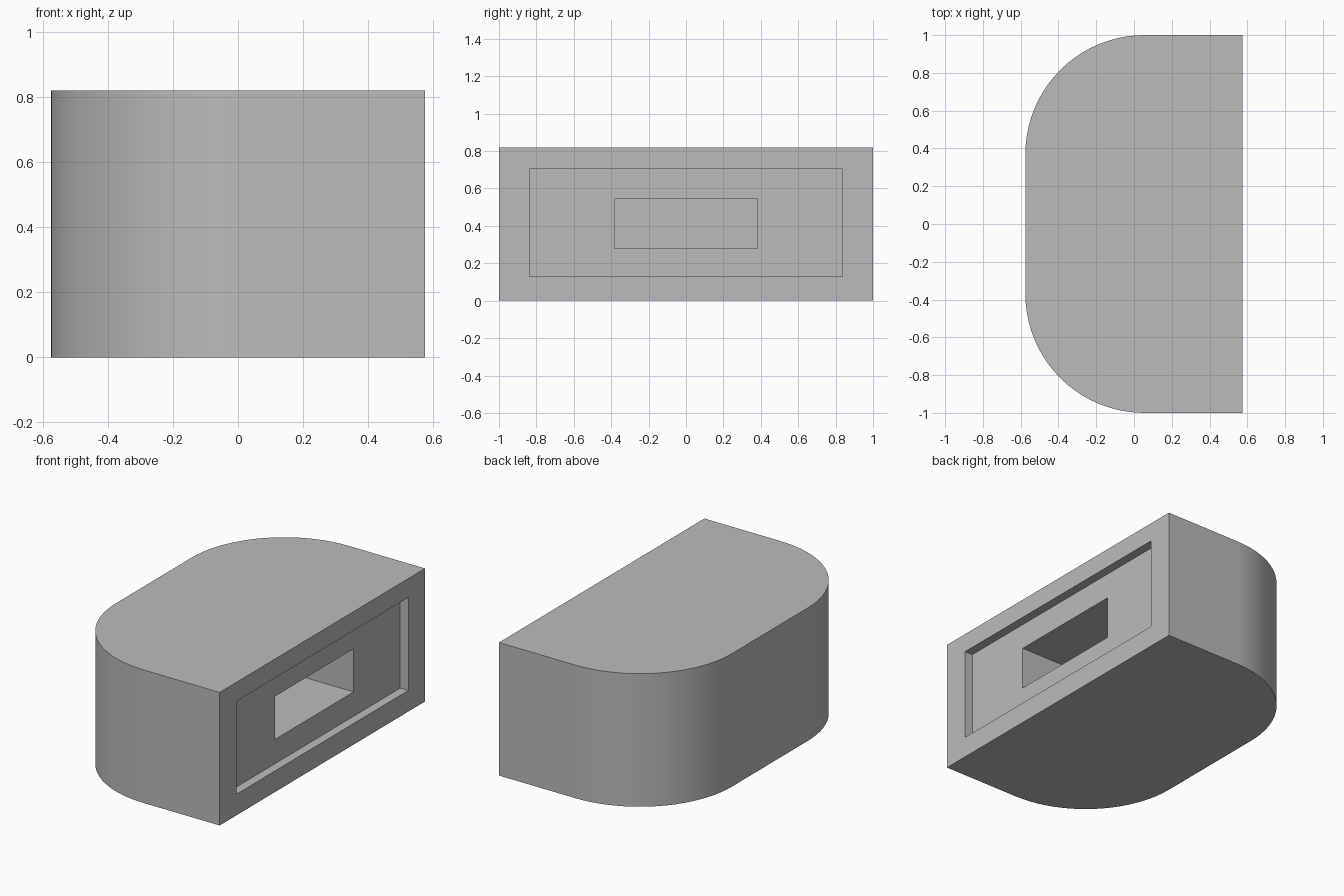
import bpy, bmesh, math

if "Cube" in bpy.data.objects:
    bpy.data.objects.remove(bpy.data.objects["Cube"], do_unlink=True)

# Overall size
HALF_X, HALF_Y, HEIGHT = 0.575, 1.0, 0.82
RADIUS, STEPS = 0.63, 20

# Plain grey finish
grey = bpy.data.materials.new("plain grey")
grey.use_nodes = True
colour = (0.5, 0.5, 0.5, 1)
grey.diffuse_color = colour
grey.node_tree.nodes["Principled BSDF"].inputs["Base Color"].default_value = colour

bm = bmesh.new()

# Footprint: straight on +x, two large rounded corners on -x
cx, cy = -HALF_X + RADIUS, HALF_Y - RADIUS
arc = [math.pi / 2 * (1 + i / STEPS) for i in range(STEPS + 1)]
upper = [(cx + RADIUS * math.cos(a), cy + RADIUS * math.sin(a)) for a in arc]
outline = [(HALF_X, HALF_Y)] + upper
outline += [(x, -y) for x, y in reversed(outline)]
bottom = [bm.verts.new((x, y, 0)) for x, y in outline]
top = [bm.verts.new((x, y, HEIGHT)) for x, y in outline]

# Top, bottom and curved outer wall; the flat +x side stays open
bm.faces.new(bottom)
bm.faces.new(top)
for i in range(len(outline) - 1):
    bm.faces.new((bottom[i], bottom[i + 1], top[i + 1], top[i]))


def rectangle(x, half_width, low, high):
    """Four corners of an upright rectangle, facing +x."""
    return [bm.verts.new((x, y, z)) for y, z in
            ((half_width, low), (-half_width, low), (-half_width, high), (half_width, high))]


# Flat side: border, shallow recess, inner panel and deep pocket
panel_x = HALF_X - 0.055
pocket_x = panel_x - 0.6
rings = [
    [bottom[0], bottom[-1], top[-1], top[0]],
    rectangle(HALF_X, 0.837, 0.13, 0.703),
    rectangle(panel_x, 0.837, 0.13, 0.703),
    rectangle(panel_x, 0.383, 0.28, 0.545),
    rectangle(pocket_x, 0.383, 0.28, 0.545),
]
for outer, inner in zip(rings, rings[1:]):
    for i in range(4):
        j = (i + 1) % 4
        bm.faces.new((outer[i], outer[j], inner[j], inner[i]))
bm.faces.new(rings[-1])
bmesh.ops.recalc_face_normals(bm, faces=bm.faces[:])

mesh = bpy.data.meshes.new("rounded_housing")
bm.to_mesh(mesh)
bm.free()
mesh.materials.append(grey)
housing = bpy.data.objects.new("rounded_housing", mesh)
bpy.context.collection.objects.link(housing)

# Smooth the curved wall, keep the edges sharp
bpy.ops.object.select_all(action="DESELECT")
housing.select_set(True)
bpy.context.view_layer.objects.active = housing
bpy.ops.object.shade_smooth_by_angle(angle=math.radians(30))
